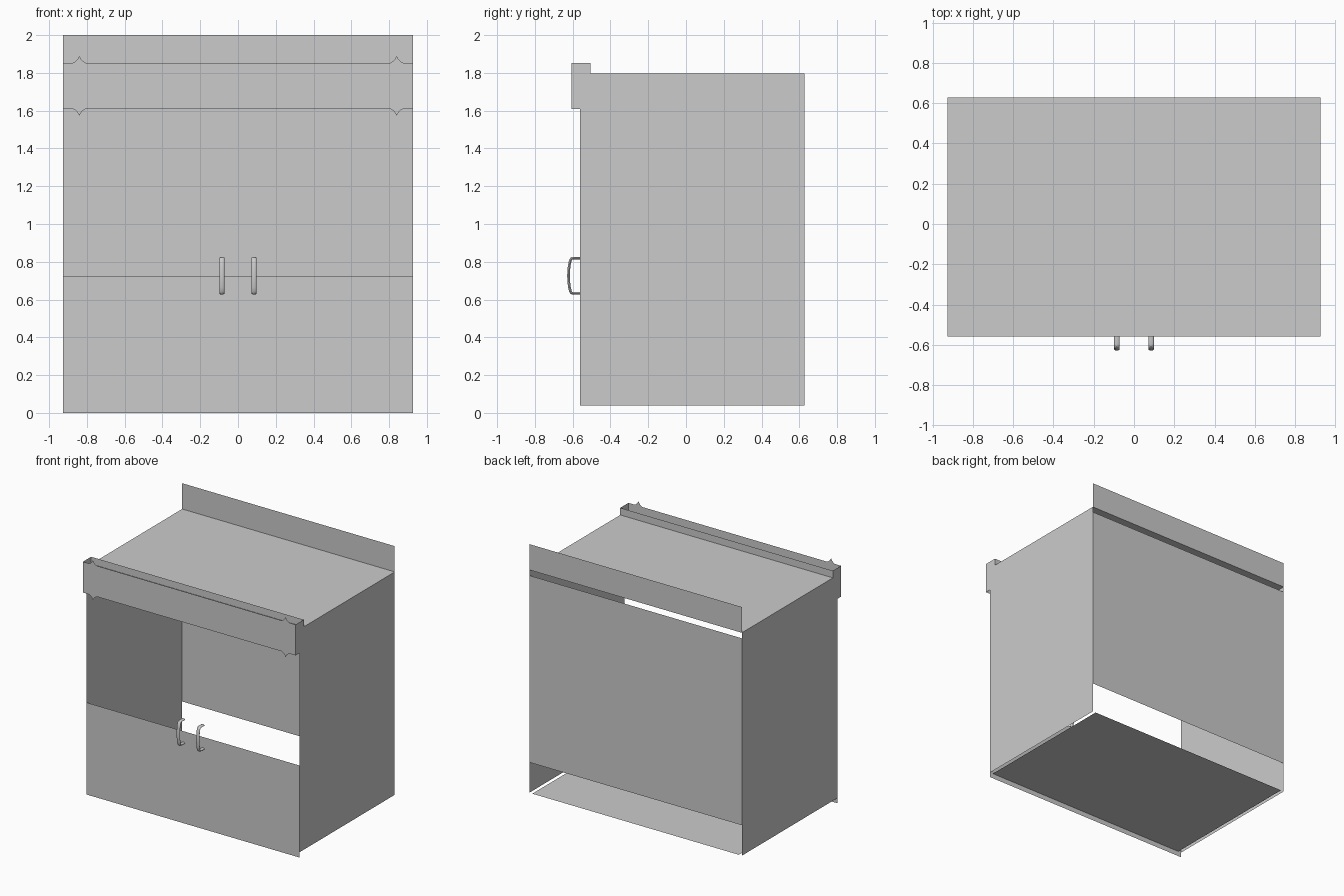
import bpy, bmesh, math
from mathutils import Vector

if "Cube" in bpy.data.objects:
    bpy.data.objects.remove(bpy.data.objects["Cube"])

grey = bpy.data.materials.new("light_grey")
grey.diffuse_color = (0.6, 0.6, 0.6, 1)
grey.use_nodes = True
grey.node_tree.nodes["Principled BSDF"].inputs["Base Color"].default_value = grey.diffuse_color

W = 0.927                      # half width
FRONT, BACK = -0.56, 0.628     # cabinet depth
LIP, REAR_LIP = -0.607, -0.505 # control fascia depth
LOW, TOP = 0.04, 1.797         # cabinet bottom and worktop


def finish(name, bm):
    me = bpy.data.meshes.new(name)
    bm.to_mesh(me)
    bm.free()
    me.materials.append(grey)
    ob = bpy.data.objects.new(name, me)
    bpy.context.collection.objects.link(ob)
    return ob


def sheet(name, pts, normal):
    """One flat sheet whose face looks along the given normal."""
    bm = bmesh.new()
    f = bm.faces.new([bm.verts.new(p) for p in pts])
    f.normal_update()
    if f.normal.dot(Vector(normal)) < 0:
        f.normal_flip()
    return finish(name, bm)


def upright(name, y, x, z0, z1, facing):
    """Rectangular sheet across the width."""
    return sheet(name, [(-x, y, z0), (x, y, z0), (x, y, z1), (-x, y, z1)], (0, facing, 0))


def level(name, z, x, y0, y1, facing):
    """Horizontal rectangular sheet."""
    return sheet(name, [(-x, y0, z), (x, y0, z), (x, y1, z), (-x, y1, z)], (0, 0, facing))


# Cabinet sheets
level("worktop", TOP, W, FRONT, BACK, 1)
level("floor_panel", LOW, 0.90, FRONT, BACK, -1)
upright("lower_front_panel", FRONT, W, 0.0, 0.725, -1)
upright("back_panel", BACK, W, 0.28, 1.753, 1)
upright("splash_back", BACK, W, TOP, 2.0, 1)
for s, side in ((-1, "left"), (1, "right")):
    x = s * W
    sheet(side + "_side_panel",
          [(x, FRONT, LOW), (x, BACK, LOW), (x, BACK, TOP), (x, FRONT, TOP)], (s, 0, 0))
    # L-shaped end of the fascia
    sheet(side + "_fascia_end",
          [(x, LIP, 1.61), (x, FRONT, 1.61), (x, FRONT, TOP), (x, REAR_LIP, TOP),
           (x, REAR_LIP, 1.853), (x, LIP, 1.853)], (s, 0, 0))

# Fascia front with pointed ornaments on both edges
bump = [(-0.035, 0), (-0.022, 0.007), (-0.011, 0.017), (0, 0.036),
        (0.011, 0.017), (0.022, 0.007), (0.035, 0)]


def edge(z, sign):
    run = [(-W, z)]
    for c in (-0.84, 0.84):
        run += [(c + dx, z + sign * dz) for dx, dz in bump]
    return run + [(W, z)]


outline = edge(1.61, -1) + edge(1.853, 1)[::-1]
sheet("control_fascia", [(x, LIP, z) for x, z in outline], (0, -1, 0))
upright("fascia_rear_lip", REAR_LIP, W, TOP, 1.853, 1)

# Thin trim strip and blank badge on the fascia
upright("trim_strip", LIP - 0.003, 0.84, 1.676, 1.682, -1)
upright("blank_badge", LIP - 0.003, 0.09, 1.715, 1.755, -1)


# Bowed door handles: oval section swept along a path in the y-z plane
def handle(name, cx):
    zc, n = 0.726, 12
    half = [(-0.558, 0.093), (-0.595, 0.093), (-0.606, 0.091), (-0.612, 0.083),
            (-0.617, 0.06), (-0.621, 0.03)]
    path = ([Vector((0, y, zc + z)) for y, z in half] + [Vector((0, -0.622, zc))]
            + [Vector((0, y, zc - z)) for y, z in half[::-1]])
    bm = bmesh.new()
    rings = []
    for i, p in enumerate(path):
        t = (path[min(i + 1, len(path) - 1)] - path[max(i - 1, 0)]).normalized()
        out = Vector((1, 0, 0)).cross(t)
        ring = []
        for k in range(n):
            a = 2 * math.pi * k / n
            q = p + out * (0.007 * math.sin(a))
            ring.append(bm.verts.new((cx + 0.014 * math.cos(a), q.y, q.z)))
        rings.append(ring)
    for a, b in zip(rings, rings[1:]):
        for k in range(n):
            bm.faces.new((a[k], a[(k + 1) % n], b[(k + 1) % n], b[k]))
    bm.faces.new(rings[0])
    bm.faces.new(rings[-1])
    bmesh.ops.recalc_face_normals(bm, faces=bm.faces)
    ob = finish(name, bm)
    bpy.ops.object.select_all(action='DESELECT')
    ob.select_set(True)
    bpy.context.view_layer.objects.active = ob
    bpy.ops.object.shade_smooth_by_angle(angle=math.radians(40))


handle("left_handle", -0.085)
handle("right_handle", 0.085)
